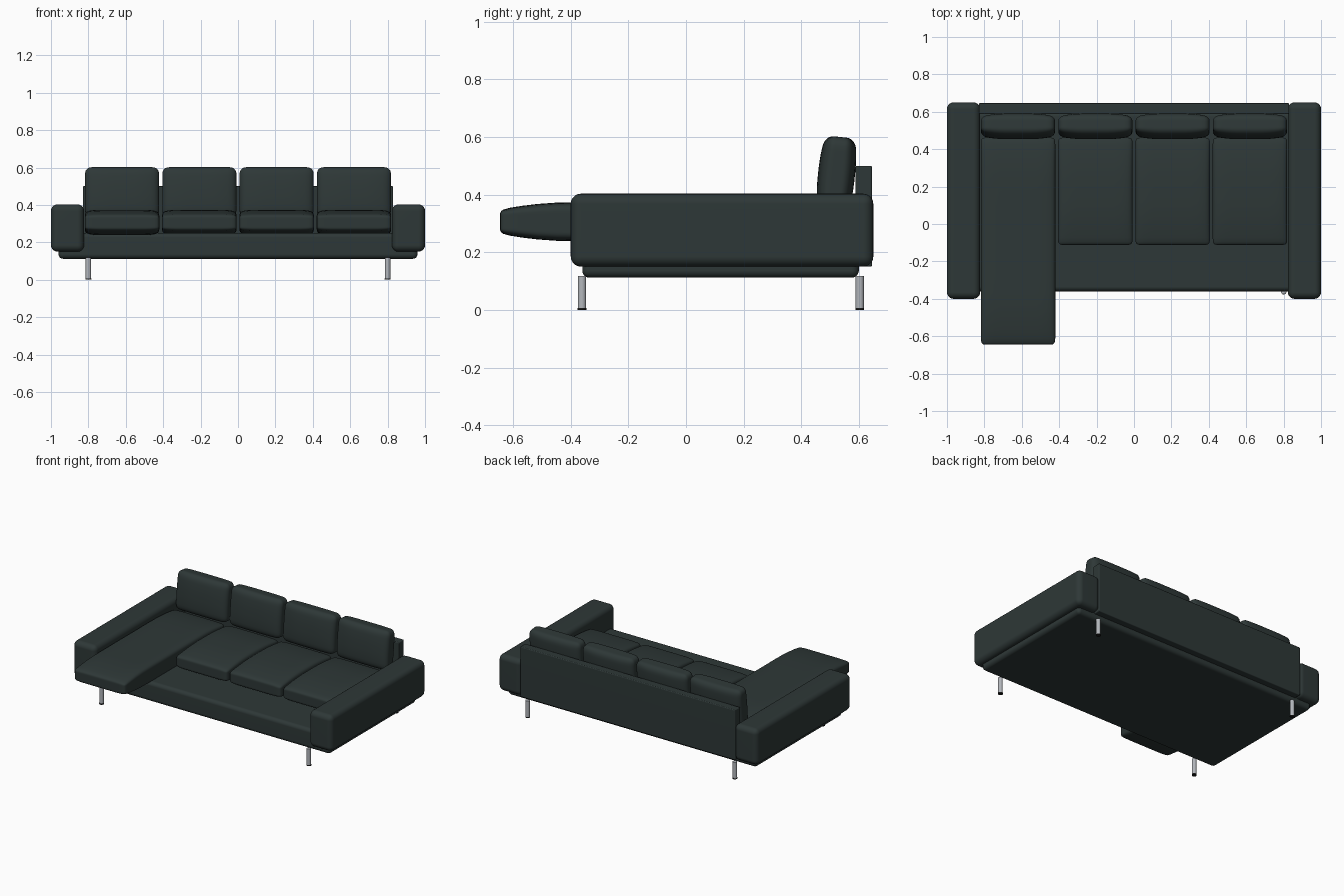
import bpy, bmesh, math
from mathutils import Vector, Matrix

if "Cube" in bpy.data.objects:
    bpy.data.objects.remove(bpy.data.objects["Cube"])


def material(name, rgb):
    m = bpy.data.materials.new(name)
    m.diffuse_color = (*rgb, 1)
    m.use_nodes = True
    m.node_tree.nodes["Principled BSDF"].inputs["Base Color"].default_value = m.diffuse_color
    return m


LEATHER = material("dark green grey leather", (0.027, 0.039, 0.038))
STEEL = material("brushed steel", (0.45, 0.47, 0.50))
BLACK = material("black rubber", (0.01, 0.01, 0.01))


def finish(bm, name, mat):
    me = bpy.data.meshes.new(name)
    bm.to_mesh(me)
    bm.free()
    for p in me.polygons:
        p.use_smooth = True
    me.materials.append(mat)
    ob = bpy.data.objects.new(name, me)
    bpy.context.collection.objects.link(ob)
    return ob


def rounded_box(name, x, y, z, r, mat=LEATHER):
    """Box given by its (min, max) ranges, with rounded edges."""
    bm = bmesh.new()
    bmesh.ops.create_cube(bm, size=1)
    for v in bm.verts:
        v.co = Vector([(a + b) / 2 + c * (b - a) for (a, b), c in zip((x, y, z), v.co)])
    bmesh.ops.bevel(bm, geom=bm.edges[:], offset=r, segments=5, profile=0.5, affect='EDGES')
    ob = finish(bm, name, mat)
    mod = ob.modifiers.new("normals", 'WEIGHTED_NORMAL')
    mod.keep_sharp = True
    return ob


def cushion(name, size, r, taper, matrix):
    """Padded cushion, thickness along local z; taper = (edge, scale, length) per x and y."""
    bm = bmesh.new()
    bmesh.ops.create_cube(bm, size=2)
    bmesh.ops.subdivide_edges(bm, edges=bm.edges[:], cuts=17, use_grid_fill=True)
    half = Vector(size) / 2
    for v in bm.verts:
        p = Vector([math.sin(c * math.pi / 2) * h for c, h in zip(v.co, half)])
        q = Vector([max(-h + r, min(h - r, c)) for c, h in zip(p, half)])
        d = p - q
        if d.length > 1e-7:
            p = q + d.normalized() * r
        for axis, (k, length) in enumerate(taper):
            t = 1 - min(max((half[axis] - abs(p[axis])) / length, 0), 1)
            p.z *= k + (1 - k) * (1 - t * t)
        v.co = p
    bmesh.ops.transform(bm, matrix=matrix, verts=bm.verts[:])
    return finish(bm, name, LEATHER)


def cylinder(name, x, y, z0, z1, r, mat):
    bm = bmesh.new()
    bmesh.ops.create_cone(bm, cap_ends=True, segments=24, radius1=r, radius2=r, depth=z1 - z0,
                          matrix=Matrix.Translation((x, y, (z0 + z1) / 2)))
    ob = finish(bm, name, mat)
    bpy.context.view_layer.objects.active = ob
    ob.select_set(True)
    bpy.ops.object.shade_smooth_by_angle(angle=math.radians(40))
    ob.select_set(False)


# base platform and back panel
rounded_box("base", (-0.96, 0.96), (-0.36, 0.60), (0.112, 0.25), 0.025)
rounded_box("back_panel", (-0.83, 0.83), (0.588, 0.646), (0.15, 0.50), 0.006)

# arms
for s, side in ((-1, "left"), (1, "right")):
    rounded_box(side + "_arm", tuple(sorted((s * 0.823, s))), (-0.40, 0.65), (0.15, 0.403), 0.035)

# seat and back cushions, the leftmost seat being the long chaise
for i in range(4):
    x = -0.62 + i * 0.4133
    front = -0.645 if i == 0 else -0.112
    cushion("chaise_seat" if i == 0 else f"seat_{i}",
            (0.398, 0.462 - front, 0.135), 0.022, ((0.86, 0.08), (0.62, 0.25)),
            Matrix.Translation((x, (0.462 + front) / 2, 0.306)))
    cushion(f"back_cushion_{i + 1}", (0.396, 0.265, 0.128), 0.035, ((0.75, 0.14), (0.82, 0.12)),
            Matrix.Translation((x, 0.522, 0.468)) @ Matrix.Rotation(math.radians(84), 4, 'X'))

# legs with rubber feet
for x in (-0.8, 0.8):
    for y, row in ((-0.361, "front"), (0.603, "back")):
        cylinder(row + "_leg", x, y, 0.007, 0.118, 0.0145, STEEL)
        cylinder(row + "_foot", x, y, 0.0, 0.007, 0.0155, BLACK)
